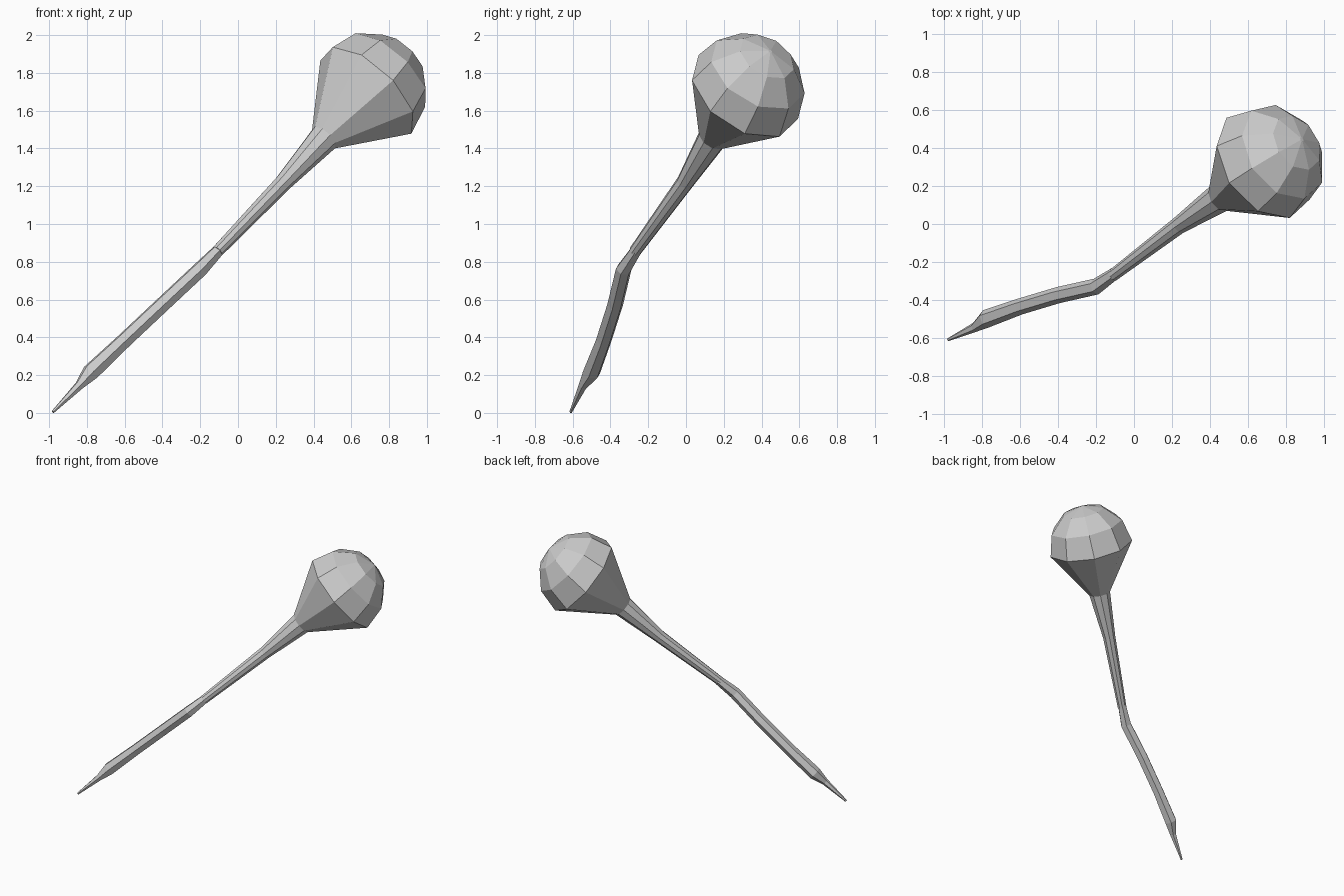
import bpy, bmesh, math
from mathutils import Vector

if "Cube" in bpy.data.objects:
    bpy.data.objects.remove(bpy.data.objects["Cube"])

REF = Vector((0.12, -0.285, 0.05))   # direction of the first corner in every ring


def ring(bm, centre, axis, radius, sides):
    axis = axis.normalized()
    u = (REF - axis * REF.dot(axis)).normalized()
    w = axis.cross(u)
    out = []
    for i in range(sides):
        a = 2 * math.pi * i / sides
        out.append(bm.verts.new(centre + radius * (u * math.cos(a) + w * math.sin(a))))
    return out


def loft(name, stations, sides):
    """Skin faceted rings placed at (x, y, z, radius); axes follow the path."""
    bm = bmesh.new()
    pts = [Vector(s[:3]) for s in stations]
    rings = []
    for i, s in enumerate(stations):
        axis = pts[min(i + 1, len(pts) - 1)] - pts[max(i - 1, 0)]
        rings.append(ring(bm, pts[i], axis, s[3], sides))
    for a, b in zip(rings, rings[1:]):
        for i in range(sides):
            j = (i + 1) % sides
            bm.faces.new((a[i], a[j], b[j], b[i]))
    bm.faces.new(rings[0][::-1])
    bm.faces.new(rings[-1])
    bmesh.ops.recalc_face_normals(bm, faces=bm.faces)
    me = bpy.data.meshes.new(name)
    bm.to_mesh(me)
    bm.free()
    ob = bpy.data.objects.new(name, me)
    bpy.context.collection.objects.link(ob)
    return ob


# curved lower handle with pointed end
loft("lower_handle", [
    (-0.98, -0.61, 0.005, 0.008),
    (-0.84, -0.545, 0.145, 0.025),
    (-0.78, -0.50, 0.215, 0.048),
    (-0.60, -0.435, 0.385, 0.043),
    (-0.40, -0.375, 0.573, 0.043),
    (-0.20, -0.33, 0.76, 0.043),
    (-0.10, -0.26, 0.865, 0.033),
], 6)

# upper handle flaring into the faceted round head
centre = Vector((0.69, 0.315, 1.70))
axis = Vector((0.61, 0.41, 0.67)).normalized()
R = 0.318
head = []
for deg in (-1, 30, 60, 88):
    a = math.radians(deg)
    head.append((*(centre + axis * R * math.sin(a)), R * math.cos(a)))
loft("upper_handle_and_head", [
    (-0.11, -0.27, 0.855, 0.033),
    (0.24, -0.005, 1.22, 0.047),
    (0.455, 0.14, 1.455, 0.08),
] + head, 9)
